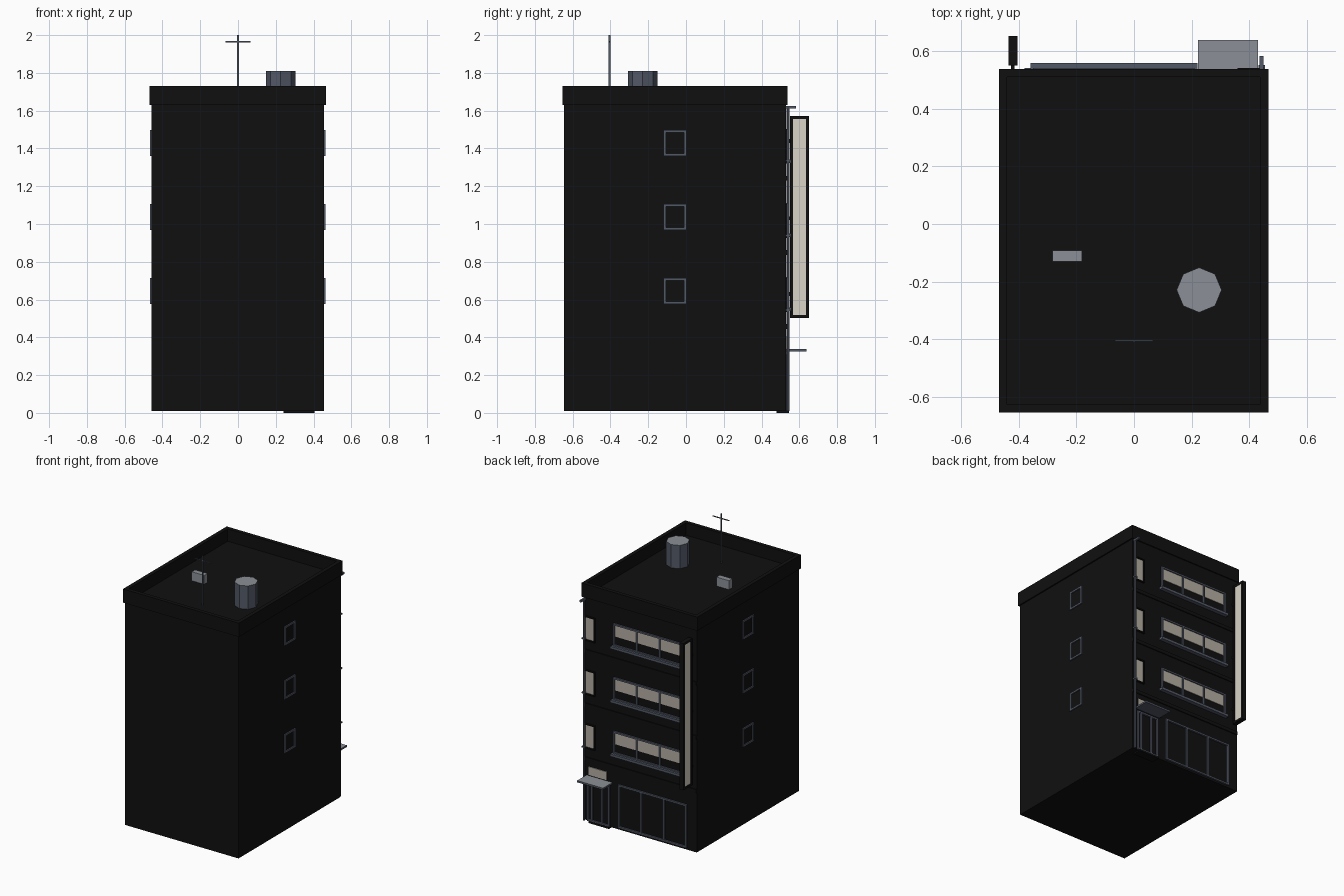
import bpy, bmesh, math

if "Cube" in bpy.data.objects:
    bpy.data.objects.remove(bpy.data.objects["Cube"])

def mat(name, rgb):
    m = bpy.data.materials.new(name)
    m.diffuse_color = (*rgb, 1)
    m.use_nodes = True
    m.node_tree.nodes["Principled BSDF"].inputs["Base Color"].default_value = m.diffuse_color
    return m

BLACK = mat("near black", (0.005, 0.005, 0.005))
SLATE = mat("slate grey", (0.085, 0.10, 0.135))
GREY = mat("light grey", (0.26, 0.28, 0.31))
CREAM = mat("cream", (0.70, 0.66, 0.57))
BLIND = mat("dull cream", (0.46, 0.43, 0.37))

def boxes(name, spans, *mats):
    """One object from boxes (x0, x1, y0, y1, z0, z1); a second material colours the tops."""
    bm = bmesh.new()
    for x0, x1, y0, y1, z0, z1 in spans:
        vs = bmesh.ops.create_cube(bm, size=1)["verts"]
        for v in vs:
            v.co = (x1 if v.co.x > 0 else x0, y1 if v.co.y > 0 else y0, z1 if v.co.z > 0 else z0)
    bm.normal_update()
    return finish(name, bm, mats)

def finish(name, bm, mats):
    if len(mats) > 1:
        for f in bm.faces:
            f.material_index = int(f.normal.z > 0.9)
    me = bpy.data.meshes.new(name)
    bm.to_mesh(me)
    bm.free()
    for m in mats:
        me.materials.append(m)
    ob = bpy.data.objects.new(name, me)
    bpy.context.collection.objects.link(ob)
    return ob

def cylinder(name, x, y, z0, z1, r, sides, *mats):
    bm = bmesh.new()
    bmesh.ops.create_cone(bm, cap_ends=True, segments=sides, radius1=r, radius2=r, depth=z1 - z0)
    bmesh.ops.translate(bm, verts=bm.verts, vec=(x, y, (z0 + z1) / 2))
    bm.normal_update()
    return finish(name, bm, mats)

def border(a0, a1, b0, b1, t):
    """Four bars around a rectangle, as (a0, a1, b0, b1)."""
    return [(a0, a1, b0, b0 + t), (a0, a1, b1 - t, b1),
            (a0, a0 + t, b0 + t, b1 - t), (a1 - t, a1, b0 + t, b1 - t)]

W = 0.53            # street wall plane
FLOORS = [0.0, 0.392, 0.784]

# Shell: body, roof parapet, floor bands
boxes("building_body", [(-0.458, 0.456, -0.645, W, 0.01, 1.64)], BLACK)
boxes("roof_parapet", [(a, b, c, d, 1.63, 1.73)
                       for a, b, c, d in border(-0.468, 0.466, -0.655, 0.538, 0.028)], BLACK)
boxes("floor_bands", [(-0.458, 0.456, W, W + 0.007, z + 0.445, z + 0.47) for z in FLOORS], BLACK)

def street_frame(x0, x1, z0, z1, t, mullions=()):
    bars = [(a, b, W, W + 0.012, c, d) for a, b, c, d in border(x0, x1, z0, z1, t)]
    return bars + [(m - t / 2, m + t / 2, W, W + 0.011, z0 + t, z1 - t) for m in mullions]

# Repeating windows on every upper floor
for i, f in enumerate(FLOORS):
    n = f"_{i + 2}"
    x0, x1 = -0.35, 0.21
    third = (x1 - x0) / 3
    boxes("wide_window_frame" + n, street_frame(x0, x1, f + 0.555, f + 0.72, 0.012,
                                                (x0 + third, x1 - third)), SLATE)
    boxes("wide_window_blind" + n, [(x0 + 0.01, x1 - 0.01, W, W + 0.004, f + 0.625, f + 0.71)], BLIND)
    boxes("window_sill" + n, [(x0 - 0.01, x1 + 0.01, W, 0.558, f + 0.54, f + 0.558)], SLATE)
    boxes("narrow_window_blind" + n, [(0.37, 0.437, W, W + 0.004, f + 0.545, f + 0.705)], BLIND)
    boxes("narrow_window_frame" + n, street_frame(0.36, 0.445, f + 0.535, f + 0.715, 0.008), BLACK)
    # small windows on both side walls
    for s, wall in (("_left", -0.458), ("_right", 0.456)):
        o = math.copysign(0.008, wall)
        xa, xb = sorted((wall, wall + o))
        boxes("side_window_frame" + s + n, [(xa, xb, a, b, c, d) for a, b, c, d in
                                            border(-0.12, 0.003, f + 0.577, f + 0.714, 0.013)], SLATE)

# Shop front and entrance
boxes("shop_window_frame", street_frame(-0.38, 0.17, 0.025, 0.34, 0.012, (-0.197, -0.013)), SLATE)
boxes("door_frame", street_frame(0.24, 0.42, 0.012, 0.31, 0.012, (0.30, 0.385)), SLATE)
boxes("door_step", [(0.24, 0.405, 0.48, 0.545, 0.0, 0.014)], BLACK)
boxes("door_transom", [(0.265, 0.41, W, W + 0.005, 0.345, 0.405)], BLIND)
boxes("entrance_canopy", [(0.222, 0.43, W, 0.638, 0.325, 0.338)], SLATE, GREY)

# Blade sign: black frame, cream panels, wall brackets
boxes("sign_frame", [(-0.436, -0.404, a, b, c, d) for a, b, c, d in
                     border(0.55, 0.652, 0.503, 1.572, 0.016)], BLACK)
boxes("sign_panel", [(-0.432, -0.408, 0.56, 0.642, 0.515, 1.56)], CREAM)
boxes("sign_brackets", [(-0.426, -0.414, W, 0.555, z, z + 0.02) for z in (0.62, 1.02, 1.43)], BLACK)

# Drainpipe with outlet at the top and clips
cylinder("drainpipe", 0.443, 0.541, 0.01, 1.62, 0.008, 8, SLATE)
boxes("drainpipe_outlet", [(0.436, 0.45, W, 0.583, 1.612, 1.626)], SLATE)
boxes("drainpipe_clips", [(0.432, 0.454, W, 0.552, z, z + 0.01) for z in (0.54, 0.935, 1.33)], SLATE)

# Roof equipment
cylinder("water_tank", 0.226, -0.229, 1.635, 1.81, 0.078, 8, SLATE, GREY)
boxes("roof_unit", [(-0.282, -0.181, -0.131, -0.092, 1.635, 1.705)], GREY)
boxes("antenna_mast", [(-0.004, 0.004, -0.409, -0.401, 1.635, 2.0)], SLATE)
boxes("antenna_bar", [(-0.066, 0.066, -0.407, -0.402, 1.962, 1.968)], SLATE)
